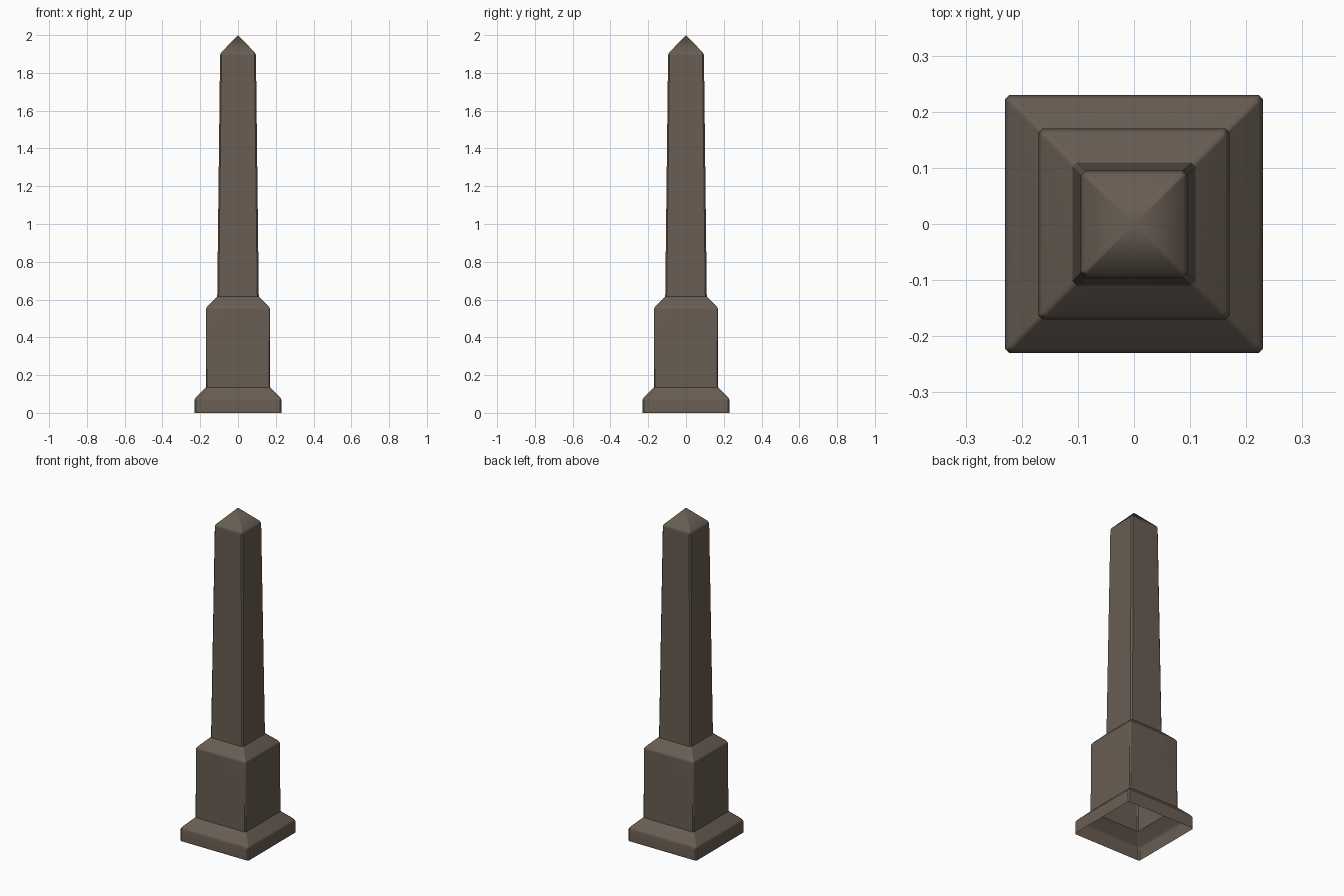
import bpy, bmesh, math

if "Cube" in bpy.data.objects:
    bpy.data.objects.remove(bpy.data.objects["Cube"])

stone = bpy.data.materials.new("brown_stone")
stone.diffuse_color = (0.140, 0.110, 0.086, 1)
stone.use_nodes = True
stone.node_tree.nodes["Principled BSDF"].inputs["Base Color"].default_value = stone.diffuse_color

# Outline of the monument: (half width, height, corner chamfer)
PROFILE = [
    (0.230, 0.000, 0.008), (0.230, 0.070, 0.008), (0.222, 0.083, 0.008),  # plinth
    (0.170, 0.135, 0.006),
    (0.170, 0.550, 0.008), (0.163, 0.563, 0.008),                         # pedestal
    (0.110, 0.615, 0.008),
    (0.095, 1.895, 0.008), (0.089, 1.908, 0.006),                         # shaft
]


def ring(bm, h, z, c):
    """Square cross-section with chamfered corners."""
    a = h - c
    pts = [(h, -a), (h, a), (a, h), (-a, h), (-h, a), (-h, -a), (-a, -h), (a, -h)]
    return [bm.verts.new((x, y, z)) for x, y in pts]


# Hollow shell, open underneath
bm = bmesh.new()
rings = [ring(bm, *p) for p in PROFILE]
for lo, hi in zip(rings, rings[1:]):
    for i in range(8):
        j = (i + 1) % 8
        bm.faces.new((lo[i], lo[j], hi[j], hi[i]))

# Pointed cap
apex = bm.verts.new((0, 0, 2.0))
top = rings[-1]
for i in range(8):
    bm.faces.new((top[i], top[(i + 1) % 8], apex))

mesh = bpy.data.meshes.new("obelisk")
bm.to_mesh(mesh)
bm.free()
mesh.materials.append(stone)
obelisk = bpy.data.objects.new("obelisk", mesh)
bpy.context.collection.objects.link(obelisk)

# Soft worn edges, crisp inner creases
bpy.context.view_layer.objects.active = obelisk
obelisk.select_set(True)
bpy.ops.object.shade_smooth_by_angle(angle=math.radians(40))
weighted = obelisk.modifiers.new("even_shading", 'WEIGHTED_NORMAL')
weighted.keep_sharp = True
